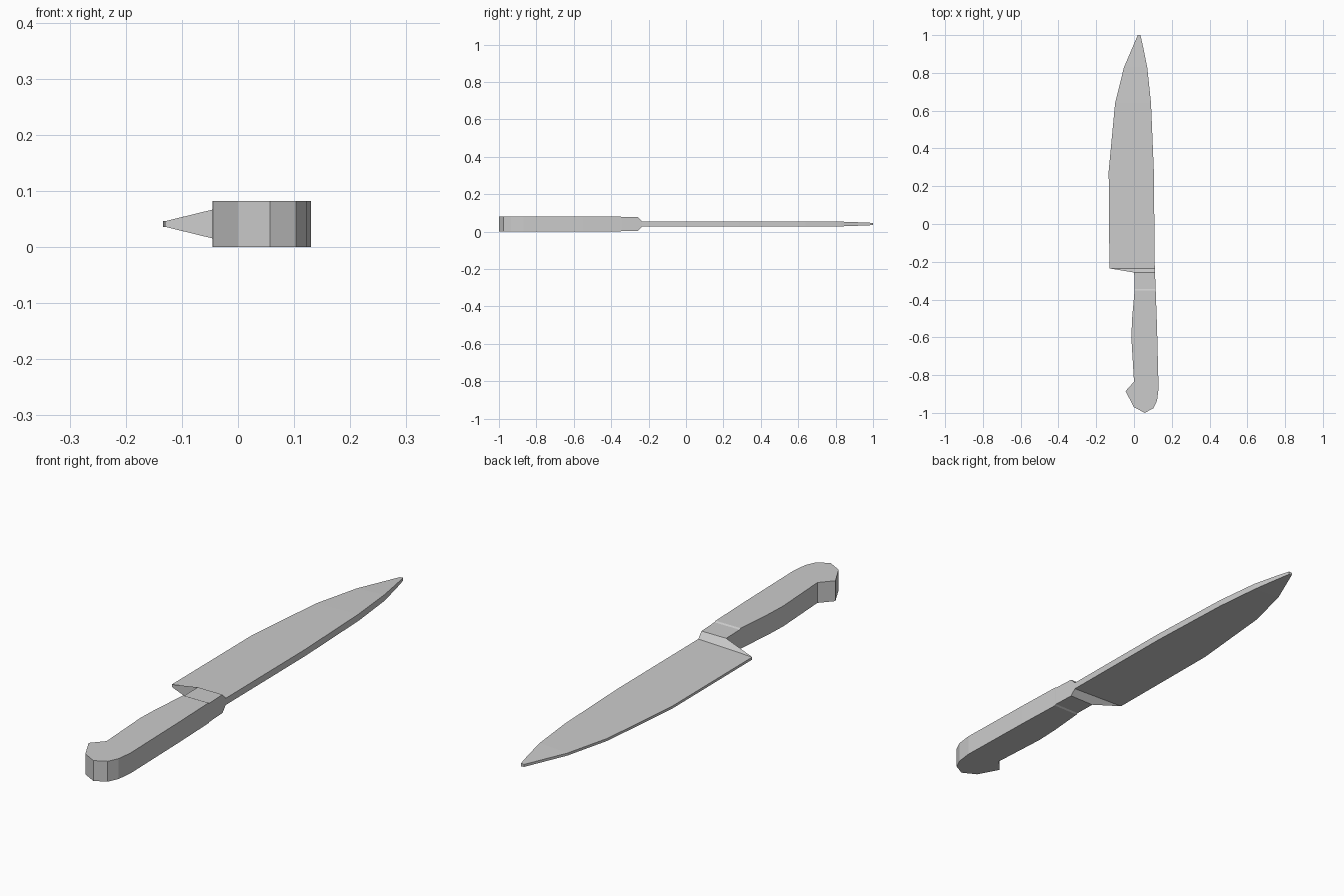
import bpy
import bmesh

cube = bpy.data.objects.get("Cube")
if cube:
    bpy.data.objects.remove(cube, do_unlink=True)

MID = 0.041  # height of the central plane

grey = bpy.data.materials.new("plain grey")
grey.use_nodes = True
grey.diffuse_color = (0.6, 0.6, 0.6, 1)
grey.node_tree.nodes["Principled BSDF"].inputs["Base Color"].default_value = (0.6, 0.6, 0.6, 1)


def finish(name, bm):
    bmesh.ops.recalc_face_normals(bm, faces=bm.faces[:])
    mesh = bpy.data.meshes.new(name)
    bm.to_mesh(mesh)
    bm.free()
    mesh.materials.append(grey)
    obj = bpy.data.objects.new(name, mesh)
    bpy.context.collection.objects.link(obj)
    return obj


def loft(name, stations):
    """Each station: y, edge x, edge half thickness, spine x, spine half thickness."""
    bm = bmesh.new()
    rings = []
    for y, ex, eh, sx, sh in stations:
        corners = ((ex, eh), (sx, sh), (sx, -sh), (ex, -eh))
        rings.append([bm.verts.new((x, y, MID + h)) for x, h in corners])
    for a, b in zip(rings, rings[1:]):
        for i in range(4):
            j = (i + 1) % 4
            bm.faces.new((a[i], a[j], b[j], b[i]))
    bm.faces.new(rings[0])
    bm.faces.new(rings[-1])
    return finish(name, bm)


def slab(name, outline, half):
    """Flat outline extruded evenly about the central plane."""
    bm = bmesh.new()
    face = bm.faces.new([bm.verts.new((x, y, MID - half)) for x, y in outline])
    top = bmesh.ops.extrude_face_region(bm, geom=[face])
    verts = [v for v in top["geom"] if isinstance(v, bmesh.types.BMVert)]
    bmesh.ops.translate(bm, verts=verts, vec=(0, 0, 2 * half))
    return finish(name, bm)


# Handle with hooked butt
slab("handle", [
    (0.003, -0.352), (-0.01, -0.5), (-0.014, -0.6), (0.0, -0.835),
    (-0.045, -0.885), (0.0, -0.97), (0.057, -1.0), (0.103, -0.975),
    (0.122, -0.935), (0.13, -0.87), (0.122, -0.55), (0.115, -0.352),
], MID)

# Bolster, stepped in from the handle and sloping down to the heel
heel = (-0.235, -0.13, 0.005, 0.11, 0.0135)
loft("bolster", [
    (-0.352, 0.003, 0.041, 0.115, 0.041),
    (-0.345, 0.003, 0.0375, 0.115, 0.0375),
    (-0.257, 0.001, 0.037, 0.111, 0.037),
    heel,
])

# Blade, thick along the spine and thin along the cutting edge
loft("blade", [
    heel,
    (0.28, -0.134, 0.005, 0.105, 0.0135),
    (0.64, -0.1, 0.005, 0.09, 0.0135),
    (0.83, -0.053, 0.005, 0.07, 0.0125),
    (0.93, -0.01, 0.005, 0.05, 0.009),
    (1.0, 0.02, 0.005, 0.034, 0.006),
])
